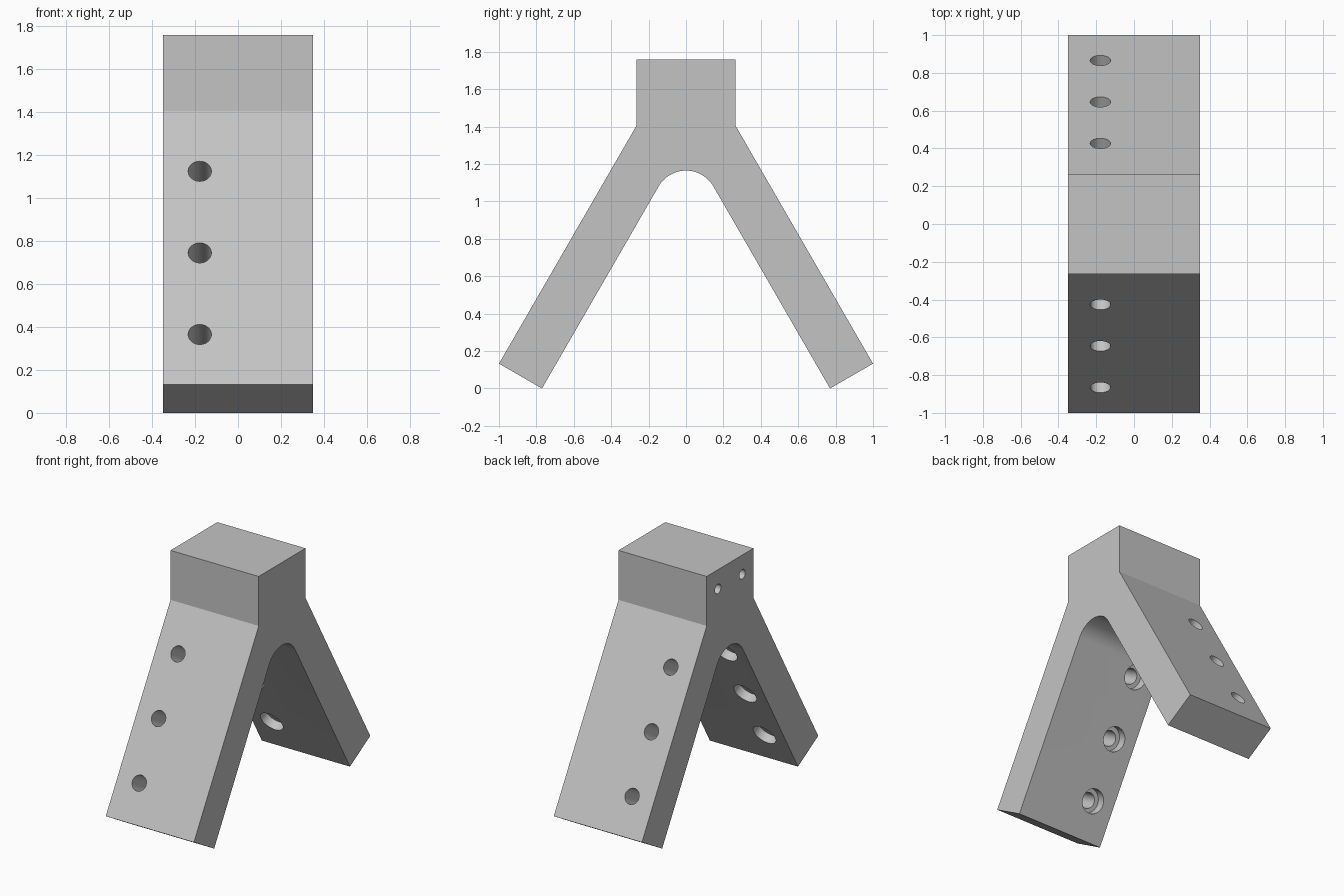
import bpy, bmesh, math
from mathutils import Vector

if "Cube" in bpy.data.objects:
    bpy.data.objects.remove(bpy.data.objects["Cube"])

HALF_W = 0.35        # half width along x
THICK = 0.266        # leg thickness
HOLE_X = -0.178

grey = bpy.data.materials.new("light grey")
grey.diffuse_color = (0.55, 0.55, 0.55, 1)
grey.use_nodes = True
grey.node_tree.nodes["Principled BSDF"].inputs["Base Color"].default_value = grey.diffuse_color

# Right half of the A-shaped profile (y, z), from top to the arch crown
half = [(0.265, 1.76), (0.265, 1.405), (1.0, 0.133), (0.77, 0.0)]
R, CZ = 0.169, 0.996
for i in range(13):
    a = math.radians(30 + 60 * i / 12)
    half.append((R * math.cos(a), CZ + R * math.sin(a)))
half[-1] = (0.0, CZ + R)
profile = half + [(-y, z) for y, z in reversed(half[:-1])]

# Bracket body: the profile extruded along x
bm = bmesh.new()
face = bm.faces.new([bm.verts.new((-HALF_W, y, z)) for y, z in profile])
ext = bmesh.ops.extrude_face_region(bm, geom=[face])
bmesh.ops.translate(bm, vec=(2 * HALF_W, 0, 0),
                    verts=[v for v in ext["geom"] if isinstance(v, bmesh.types.BMVert)])
bmesh.ops.recalc_face_normals(bm, faces=bm.faces)
mesh = bpy.data.meshes.new("angle_bracket")
bm.to_mesh(mesh)
bm.free()
mesh.materials.append(grey)
body = bpy.data.objects.new("angle_bracket", mesh)
bpy.context.collection.objects.link(body)


def drill(start, end, radius):
    """Cut a round hole in the body from start to end."""
    start, end = Vector(start), Vector(end)
    axis = end - start
    bpy.ops.mesh.primitive_cylinder_add(
        vertices=40, radius=radius, depth=axis.length, location=(start + end) / 2,
        rotation=axis.to_track_quat('Z', 'Y').to_euler())
    cutter = bpy.context.object
    cutter.name = "hole_cutter"
    cutter.hide_render = True
    cutter.data.materials.append(grey)
    mod = body.modifiers.new("hole", 'BOOLEAN')
    mod.operation, mod.solver, mod.object = 'DIFFERENCE', 'EXACT', cutter
    bpy.context.view_layer.objects.active = body
    bpy.ops.object.modifier_apply(modifier=mod.name)
    bpy.data.objects.remove(cutter, do_unlink=True)


# Counterbored screw holes, three in each leg
for side in (-1, 1):
    inward = Vector((0, -side * math.cos(math.pi / 6), -0.5))
    for z in (0.365, 0.745, 1.125):
        y = 0.265 + (1.405 - z) * math.tan(math.pi / 6)
        outer = Vector((HOLE_X, side * y, z))
        drill(outer - inward * 0.05, outer + inward * (THICK + 0.05), 0.054)
        drill(outer + inward * (THICK - 0.065), outer + inward * (THICK + 0.05), 0.085)

# Two blind pin holes in the left side of the head
for y in (-0.138, 0.138):
    drill((-HALF_W - 0.05, y, 1.622), (-HALF_W + 0.25, y, 1.622), 0.034)

bpy.ops.object.select_all(action='DESELECT')
body.select_set(True)
bpy.context.view_layer.objects.active = body
bpy.ops.object.shade_smooth_by_angle(angle=math.radians(25))
